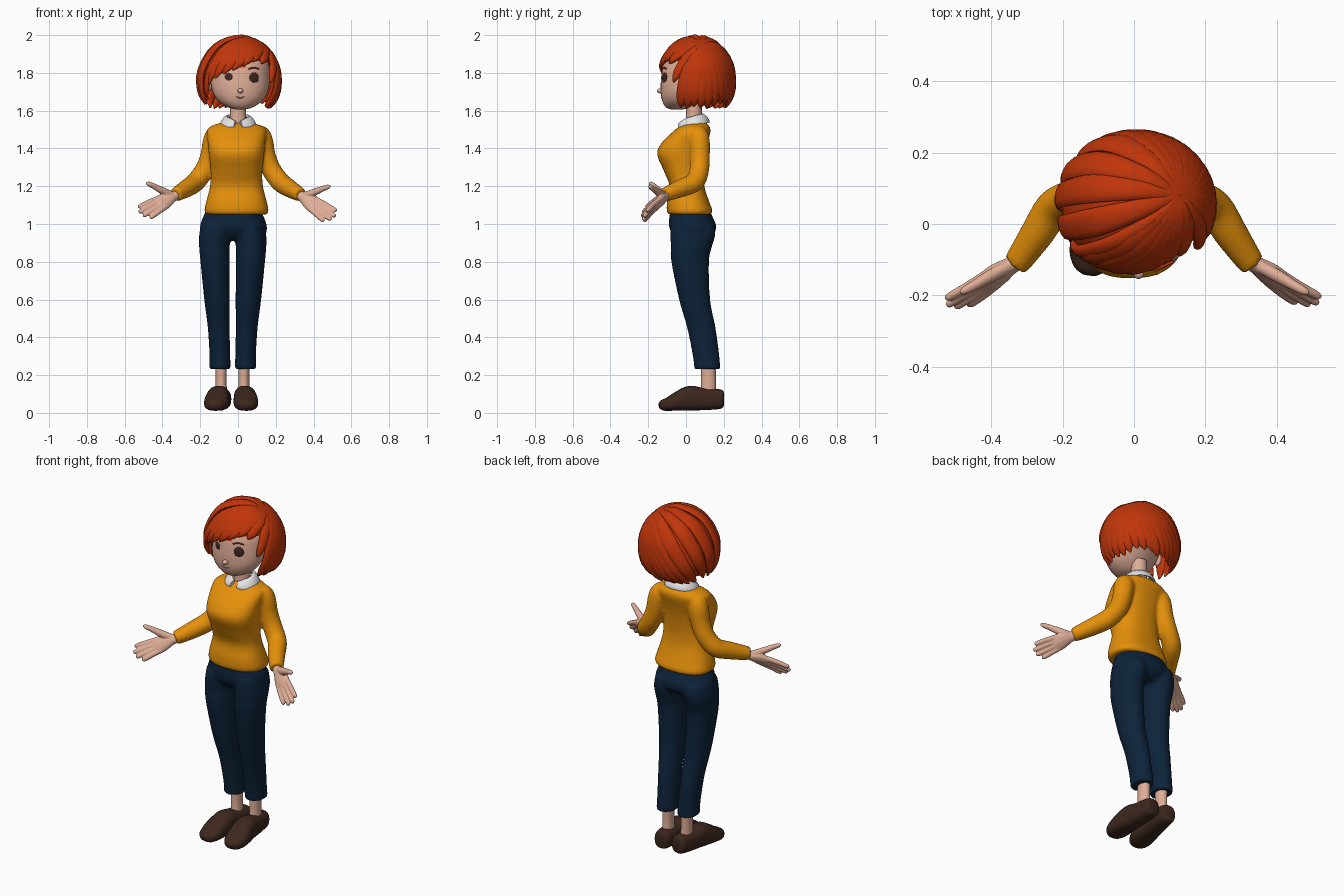
import bpy, bmesh, math, random
from mathutils import Vector, Matrix

random.seed(4)
if "Cube" in bpy.data.objects:
    bpy.data.objects.remove(bpy.data.objects["Cube"])


def material(name, *rgb):
    mat = bpy.data.materials.new(name)
    mat.use_nodes = True
    mat.diffuse_color = (*rgb, 1)
    shader = next(n for n in mat.node_tree.nodes if n.type == 'BSDF_PRINCIPLED')
    shader.inputs["Base Color"].default_value = (*rgb, 1)
    return mat


SKIN = material("skin", .74, .42, .31)
HAIR = material("red_hair", .53, .036, .003)
WOOL = material("mustard_wool", .79, .28, .003)
DENIM = material("navy_cloth", .004, .017, .042)
LEATHER = material("brown_leather", .046, .021, .013)
COTTON = material("white_cotton", .78, .78, .78)
EYE = material("dark_brown", .05, .022, .016)
LIP = material("lip", .42, .17, .12)


def finish(name, bm, mat):
    bmesh.ops.recalc_face_normals(bm, faces=bm.faces)
    mesh = bpy.data.meshes.new(name)
    bm.to_mesh(mesh)
    bm.free()
    mesh.materials.append(mat)
    mesh.shade_smooth()
    mesh.set_sharp_from_angle(angle=math.radians(50))
    obj = bpy.data.objects.new(name, mesh)
    bpy.context.scene.collection.objects.link(obj)
    return obj


def blend(name, parts, voxel, rounds):
    """Join overlapping parts and melt them into one smooth skin."""
    bpy.ops.object.select_all(action='DESELECT')
    for p in parts:
        p.select_set(True)
    bpy.context.view_layer.objects.active = parts[0]
    bpy.ops.object.join()
    parts[0].name = name
    remesh = parts[0].modifiers.new("Melt", 'REMESH')
    remesh.mode = 'VOXEL'
    remesh.voxel_size = voxel
    remesh.use_smooth_shade = True
    smooth = parts[0].modifiers.new("Smooth", 'SMOOTH')
    smooth.factor = .5
    smooth.iterations = rounds


def spline(keys, steps):
    """Smooth curve through keys of (x, y, z, half width, half depth)."""
    out = []
    for i in range(len(keys) - 1):
        a, b, c, d = (keys[max(0, min(len(keys) - 1, i + j))] for j in (-1, 0, 1, 2))
        for s in range(steps):
            t = s / steps
            out.append([q + t / 2 * (r - p + t * (2 * p - 5 * q + 4 * r - e + t * (3 * (q - r) + e - p)))
                        for p, q, r, e in zip(a, b, c, d)])
    return out + [list(keys[-1])]


def loft(name, keys, mat, normal=None, segs=20, steps=4, power=2):
    """Skin rings along a path; level rings unless a depth direction is given."""
    rows = spline(keys, steps)
    centres = [Vector(r[:3]) for r in rows]
    bm = bmesh.new()
    rings = []
    for i, row in enumerate(rows):
        u, v = Vector((1, 0, 0)), Vector((0, 1, 0))
        if normal:
            t = (centres[min(i + 1, len(rows) - 1)] - centres[max(i - 1, 0)]).normalized()
            u = t.cross(normal(centres[i])).normalized()
            v = u.cross(t)
        ring = []
        for k in range(segs):
            c, s = math.cos(math.tau * k / segs), math.sin(math.tau * k / segs)
            c, s = (math.copysign(abs(w) ** (2 / power), w) for w in (c, s))
            ring.append(bm.verts.new(centres[i] + u * c * max(row[3], .001) + v * s * max(row[4], .001)))
        rings.append(ring)
    for a, b in zip(rings, rings[1:]):
        for k in range(segs):
            n = (k + 1) % segs
            bm.faces.new((a[k], a[n], b[n], b[k]))
    bm.faces.new(rings[0])
    bm.faces.new(rings[-1])
    return finish(name, bm, mat)


def levels(rows, x=0):
    """Level rings from rows of (height, front, back, half width)."""
    return [(x, (f + b) / 2, z, w, (b - f) / 2) for z, f, b, w in rows]


def ball(name, place, size, mat, turn=0, keep=None):
    bm = bmesh.new()
    bmesh.ops.create_uvsphere(bm, u_segments=32, v_segments=20, radius=1)
    bm.transform(Matrix.Translation(place) @ Matrix.Rotation(turn, 4, 'Z') @ Matrix.Diagonal((*size, 1)))
    if keep:
        gone = [f for f in bm.faces if not keep(f.calc_center_median())]
        bmesh.ops.delete(bm, geom=gone, context='FACES')
    return finish(name, bm, mat)


def constant(*v):
    return lambda p: Vector(v)


# Sweater body, hips and neck
sweater = [loft("sweater", levels([
    (1.05, -.093, .13, .16), (1.07, -.102, .14, .17), (1.12, -.1, .122, .16), (1.2, -.087, .097, .14),
    (1.28, -.117, .092, .137), (1.37, -.153, .102, .147), (1.43, -.128, .115, .152), (1.49, -.068, .13, .158),
    (1.515, -.037, .125, .14), (1.535, -.005, .11, .09)], -.008), WOOL, segs=40, power=2.4)]
trousers = [loft("hips", levels([
    (1.08, -.08, .12, .14), (1.04, -.088, .14, .16), (.99, -.09, .16, .177),
    (.95, -.075, .15, .17), (.915, -.04, .11, .12)], -.024), DENIM, segs=36)]
loft("neck", levels([(1.5, -.005, .09, .055), (1.56, 0, .085, .044), (1.66, 0, .085, .044)]), SKIN)

# Folded collar, open at the front
collar = []
for i in range(13):
    a = math.radians(-78 + i * 336 / 12)
    tip = i in (0, 12)
    collar.append((.077 * math.cos(a), .037 + .068 * math.sin(a), 1.545 + .015 * math.sin(a),
                   .02 if tip else .031, .01))
loft("collar", collar, COTTON, lambda p: Vector((p.x / .07, (p.y - .037) / .07, .8)), segs=12)

# Head and face
loft("head", levels([
    (1.606, -.075, -.02, .02), (1.617, -.105, .02, .065), (1.65, -.125, .06, .115), (1.7, -.134, .1, .146),
    (1.77, -.132, .15, .157), (1.85, -.118, .17, .15), (1.91, -.07, .14, .11), (1.94, -.01, .08, .03)],
    .012), SKIN, segs=36)
ball("nose", (.013, -.136, 1.705), (.015, .018, .013), SKIN)
loft("mouth", [(.012 + .028 * k, -.13 + .004 * k * k, 1.668 + .008 * k * k, .003, .003)
               for k in (-1, -.5, 0, .5, 1)], LIP, constant(0, 1, 0), segs=8)
ball("right_ear", (-.151, .015, 1.745), (.018, .026, .04), SKIN)
for side, label in ((1, "left"), (-1, "right")):
    ball(label + "_eye", (.017 + side * .068, -.113, 1.773), (.027, .008, .03), EYE, side * .45)
    loft(label + "_brow", [(.016 + side * (.068 + .027 * k), -.117 + .012 * k, 1.828 - .007 * k * k, .004, .004)
                           for k in (-1, 0, 1)], HAIR, constant(0, 1, 0), segs=8)

# Hair: a cap with a face opening, covered by locks fanning out from a side parting
MID = Vector((.005, .055, 1.76))
SIZE = Vector((.213, .197, .23))
ball("hair_cap", MID, SIZE * .975, HAIR,
     keep=lambda p: p.z > 1.645 and not (p.y < .01 and p.z < 1.84 + .2 * p.x))
CROWN = Vector((.56, .12, .82)).normalized()


def lock(name, azimuth, end, width):
    a, h = math.radians(azimuth), (end - MID.z) / SIZE.z
    r = math.sqrt(1 - h * h)
    tip = Vector((r * math.cos(a), r * math.sin(a), h))
    keys = []
    for t, w in ((0, .35), (.2, .75), (.45, 1.1), (.7, 1), (.88, .75), (1, .12)):
        p = MID + CROWN.slerp(tip, t) * SIZE
        keys.append((*p, width * w, .015 * min(1, w + .2)))
    loft(name, keys, HAIR, lambda p: p - MID, segs=12)


for i in range(18):
    lock("hair_lock_%d" % i, -32 + i * 13.4, 1.622 + random.uniform(-.012, .018), .037)
fringe = ((211, 1.67, .022), (222, 1.74, .032), (234, 1.77, .036), (247, 1.795, .037),
          (261, 1.815, .036), (276, 1.84, .034), (292, 1.86, .03), (308, 1.85, .03), (322, 1.75, .026))
for i, spec in enumerate(fringe):
    lock("fringe_lock_%d" % i, *spec)

# Limbs
for side, label in ((1, "left"), (-1, "right")):
    # Sleeve, from shoulder round the elbow to the cuff
    arm = ((.09, .06, 1.495, .03), (.115, .064, 1.477, .05), (.13, .07, 1.44, .056), (.147, .073, 1.36, .053),
           (.178, .07, 1.285, .052), (.225, .045, 1.222, .052), (.27, -.025, 1.19, .048),
           (.318, -.095, 1.162, .04), (.332, -.113, 1.155, .038))
    sweater.append(loft("sleeve", [(side * x, y, z, r, r) for x, y, z, r in arm], WOOL,
                        constant(side * .6, .5, .6)))

    # Open hand, palm turned up and forward
    wrist = Vector((side * .315, -.095, 1.16))
    along = Vector((side * .2, -.143, -.135 if side > 0 else -.108)).normalized()
    level = Vector((side * .58, .81, 0))
    rise = (Vector((0, 0, 1)) - along * along.z).normalized()
    across = (level * .6 + rise * .8).normalized()
    palm = along.cross(across) * side
    if palm.z < 0:
        palm = -palm

    def part(rows):
        keys = [(*(wrist + along * d + across * s + palm * n), a, b) for d, s, n, a, b in rows]
        return loft("hand_part", keys, SKIN, constant(*palm), segs=12)

    hand = [part([(0, 0, 0, .028, .026), (.04, 0, 0, .028, .024), (.08, .003, 0, .043, .024),
                  (.125, 0, 0, .046, .02), (.15, 0, 0, .036, .014)])]
    for s, reach in ((.034, .248), (.012, .266), (-.011, .26), (-.033, .235)):
        hand.append(part([(.11, s * .9, 0, .015, .015), (.17, s * 1.08, 0, .0145, .0135),
                          (reach - .014, s * 1.25, -.004, .0125, .0115), (reach, s * 1.27, -.004, .005, .005)]))
    hand.append(part([(.045, .015, .008, .019, .018), (.085, .05, .026, .02, .018),
                      (.12, .085, .046, .0155, .0145), (.145, .108, .058, .013, .012),
                      (.156, .118, .062, .005, .005)]))
    blend(label + "_hand", hand, .004, 3)

    # Trouser leg, ankle and slip-on shoe
    leg = ((1, -.08, .15, .088, .08), (.94, -.083, .155, .094, .084), (.88, -.08, .138, .097, .081),
           (.8, -.078, .122, .094, .077), (.6, -.037, .128, .083, .068), (.45, .006, .157, .074, .058),
           (.3, .036, .177, .068, .055), (.232, .044, .182, .068, .057))
    trousers.append(loft("trouser_leg", [(-.028 + side * off, (f + b) / 2, z, w, (b - f) / 2)
                                         for z, f, b, off, w in leg], DENIM, segs=24))
    foot = -.029 + side * .06
    loft(label + "_ankle", levels([(.08, .07, .165, .034), (.15, .08, .158, .029), (.27, .08, .158, .03)],
                                  foot), SKIN)
    shoe = ((.198, .073, .032, .036), (.188, .073, .044, .05), (.14, .073, .05, .056), (.08, .074, .054, .06),
            (.02, .077, .059, .066), (-.04, .062, .065, .052), (-.09, .047, .062, .037),
            (-.125, .04, .045, .028), (-.142, .037, .02, .014))
    toe_out = .14 if side < 0 else .06
    loft(label + "_shoe", [(foot + side * toe_out * (.12 - y), y, z, w, h) for y, z, w, h in shoe],
         LEATHER, constant(0, 0, 1), power=2.5)

# Melt the limbs of each garment into its body
blend("sweater", sweater, .009, 6)
blend("trousers", trousers, .009, 6)
